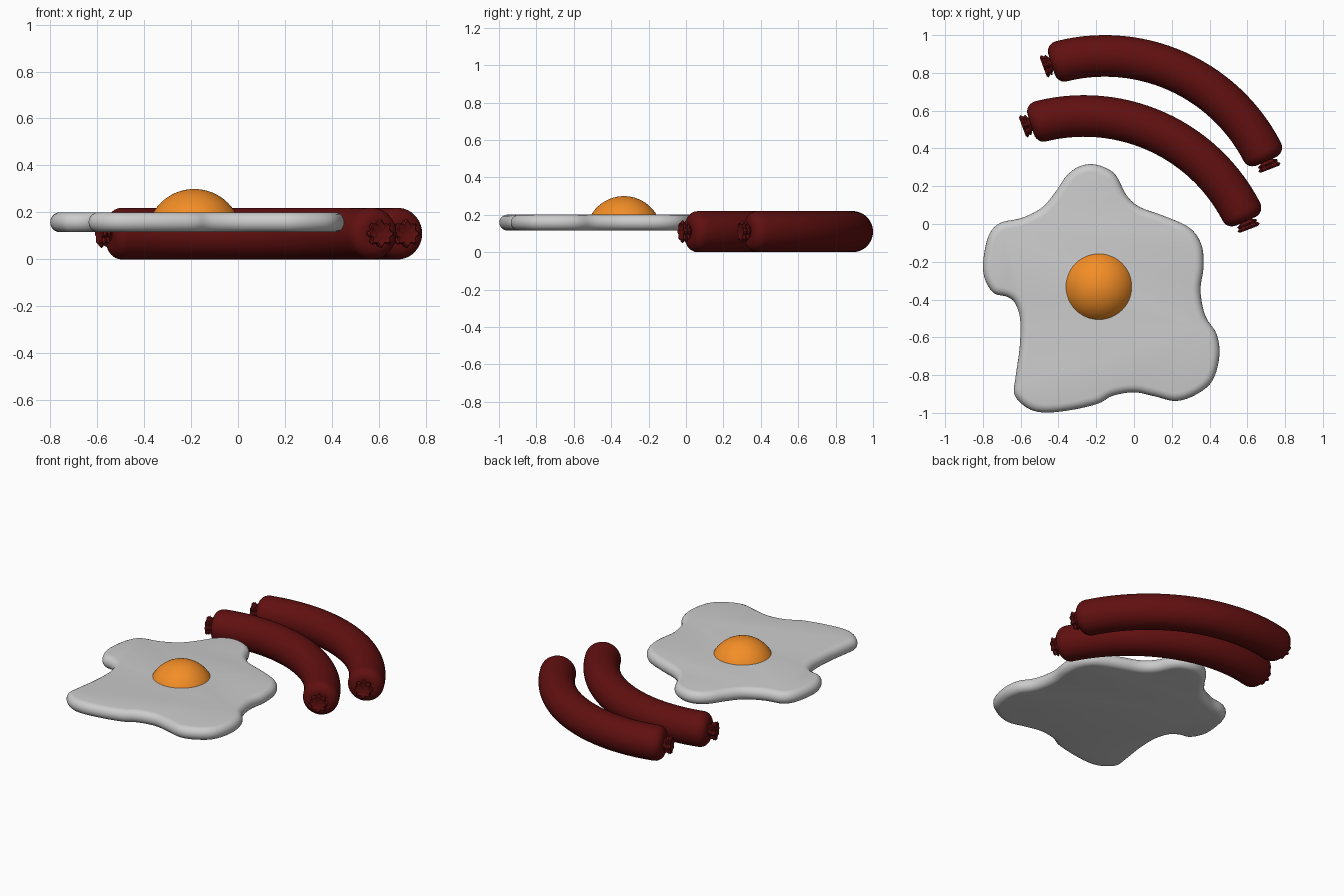
import bpy, bmesh, math
from mathutils import Vector

if "Cube" in bpy.data.objects:
    bpy.data.objects.remove(bpy.data.objects["Cube"])


def material(name, color):
    m = bpy.data.materials.new(name)
    m.diffuse_color = color
    m.use_nodes = True
    m.node_tree.nodes["Principled BSDF"].inputs["Base Color"].default_value = m.diffuse_color
    return m


def finish(name, bm, mat=None):
    bmesh.ops.recalc_face_normals(bm, faces=bm.faces)
    me = bpy.data.meshes.new(name)
    bm.to_mesh(me)
    bm.free()
    ob = bpy.data.objects.new(name, me)
    bpy.context.collection.objects.link(ob)
    if mat:
        me.materials.append(mat)
    bpy.ops.object.select_all(action='DESELECT')
    ob.select_set(True)
    bpy.context.view_layer.objects.active = ob
    bpy.ops.object.shade_smooth_by_angle(angle=math.radians(45))
    return ob


def skin(bm, rings):
    # bridge a stack of closed rings and cap both ends
    loops = [[bm.verts.new(p) for p in ring] for ring in rings]
    n = len(loops[0])
    for a, b in zip(loops, loops[1:]):
        for i in range(n):
            j = (i + 1) % n
            bm.faces.new((a[i], a[j], b[j], b[i]))
    bm.faces.new(loops[0])
    bm.faces.new(loops[-1])


# egg white: wavy outline with a half-round rim
outline = [(-.225, .317), (-.15, .297), (-.093, .254), (-.04, .153), (.03, .09), (.16, .042),
           (.294, -.02), (.357, -.11), (.368, -.228), (.352, -.354), (.378, -.487),
           (.437, -.582), (.452, -.698), (.415, -.83), (.325, -.905), (.22, -.937),
           (.108, -.912), (0, -.891), (-.114, -.91), (-.193, -.952), (-.34, -.986),
           (-.474, -.998), (-.563, -.975), (-.632, -.905), (-.627, -.81), (-.606, -.66),
           (-.602, -.513), (-.627, -.423), (-.67, -.386), (-.743, -.365), (-.79, -.29),
           (-.798, -.196), (-.77, -.063), (-.71, .005), (-.595, .032), (-.49, .085),
           (-.42, .164), (-.362, .249), (-.3, .3)]
pts = [Vector(p) for p in outline]
n = len(pts)
curve = []
for i in range(n):
    p0, p1, p2, p3 = (pts[(i + k) % n] for k in (-1, 0, 1, 2))
    for s in range(5):
        t = s / 5
        curve.append(0.5 * (2 * p1 + (p2 - p0) * t + (2 * p0 - 5 * p1 + 4 * p2 - p3) * t ** 2
                            + (3 * p1 - p0 - 3 * p2 + p3) * t ** 3))
m = len(curve)
inward = []
for i in range(m):
    t = (curve[(i + 2) % m] - curve[i - 2]).normalized()
    inward.append(Vector((t.y, -t.x)))
rim, mid = 0.0425, 0.1585
rings = []
for k in range(11):
    a = -math.pi / 2 + math.pi * k / 10
    ring = []
    for p, d in zip(curve, inward):
        q = p + d * rim * (1 - math.cos(a))
        ring.append((q.x, q.y, mid + rim * math.sin(a)))
    rings.append(ring)
bm = bmesh.new()
skin(bm, rings)
finish("egg_white", bm)

# yolk: spherical cap sunk into the white
bm = bmesh.new()
bmesh.ops.create_uvsphere(bm, u_segments=48, v_segments=32, radius=0.203)
bmesh.ops.translate(bm, verts=bm.verts, vec=(-.186, -.332, .097))
cut = bmesh.ops.bisect_plane(bm, geom=bm.verts[:] + bm.edges[:] + bm.faces[:],
                             plane_co=(0, 0, .16), plane_no=(0, 0, 1), clear_inner=True)
bmesh.ops.holes_fill(bm, edges=[e for e in bm.edges if e.is_boundary])
finish("yolk", bm, material("yolk_orange", (.9, .27, .02, 1)))

# sausage: radius profile swept along a circular arc, pleated knot at each end
R, center = 0.939, Vector((-.155, -.049, .11))
start, end = math.radians(-17.5), math.radians(66)
# (distance past the body end, radius, pleat depth)
tip = [(.038, .015, 0), (.046, .046, .14), (.036, .054, .16), (.024, .044, .14),
       (.014, .050, .14), (.004, .036, .08), (-.002, .032, 0)]
for k in range(7):
    a = math.pi / 2 * k / 6
    tip.append((-.055 + .055 * math.cos(a), .055 + .055 * math.sin(a), 0))
stations = [(start - d / R, r, w) for d, r, w in tip]
a0, a1 = start + .055 / R, end - .055 / R
stations += [(a0 + (a1 - a0) * k / 28, .11, 0) for k in range(1, 28)]
stations += [(end + d / R, r, w) for d, r, w in reversed(tip)]
rings = []
for a, r, w in stations:
    out = Vector((math.sin(a), math.cos(a), 0))
    ring = []
    for k in range(48):
        t = 2 * math.pi * k / 48
        rr = r * (1 + w * math.cos(8 * t))
        ring.append(center + out * (R + rr * math.cos(t)) + Vector((0, 0, rr * math.sin(t))))
    rings.append(ring)
bm = bmesh.new()
skin(bm, rings)
back = finish("sausage_back", bm, material("sausage_red", (.12, .005, .005, 1)))

# second sausage is the same shape shifted forward
front = back.copy()
front.name = "sausage_front"
front.location = (-.11, -.318, 0)
bpy.context.collection.objects.link(front)
